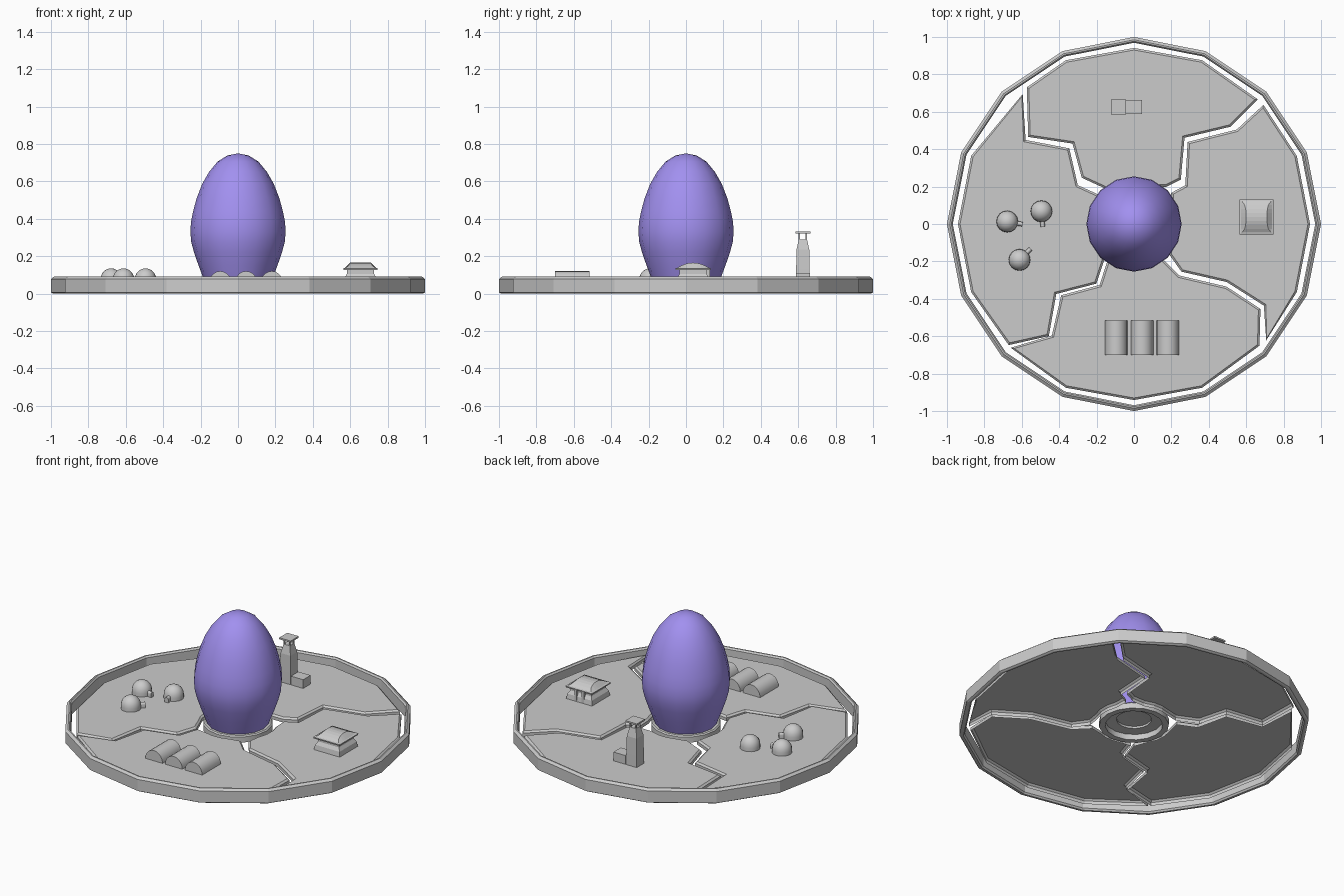
import bpy, bmesh, math
from mathutils import Vector, Matrix

if "Cube" in bpy.data.objects:
    bpy.data.objects.remove(bpy.data.objects["Cube"])

DECK = 0.055  # height of the four plates


def finish(name, bm, loc=(0, 0, 0), rot=0, smooth=None, recalc=True):
    bmesh.ops.remove_doubles(bm, verts=bm.verts, dist=1e-5)
    if recalc:
        bmesh.ops.recalc_face_normals(bm, faces=bm.faces)
    me = bpy.data.meshes.new(name)
    bm.to_mesh(me)
    bm.free()
    ob = bpy.data.objects.new(name, me)
    bpy.context.collection.objects.link(ob)
    ob.location, ob.rotation_euler = loc, (0, 0, rot)
    if smooth:
        bpy.context.view_layer.objects.active = ob
        ob.select_set(True)
        bpy.ops.object.shade_smooth_by_angle(angle=math.radians(smooth))
        ob.select_set(False)
    return ob


def skin(bm, rows, closed=True):
    """Bridge rows of points with faces; returns the vertex rows."""
    vs = [[bm.verts.new(p) for p in r] for r in rows]
    n = len(vs[0])
    for a, b in zip(vs, vs[1:]):
        for i in range(n if closed else n - 1):
            j = (i + 1) % n
            bm.faces.new((a[i], a[j], b[j], b[i]))
    return vs


def lathe(name, prof, seg=16, smooth=None, loop=False, **kw):
    bm = bmesh.new()
    if loop:
        prof = prof + prof[:1]
    skin(bm, [[(r * math.cos(2 * math.pi * i / seg), r * math.sin(2 * math.pi * i / seg), z)
               for i in range(seg)] for r, z in prof])
    bmesh.ops.dissolve_degenerate(bm, edges=bm.edges, dist=1e-5)
    return finish(name, bm, smooth=smooth, **kw)


def stack(name, levels, loc, rot=0):
    """Rectangular column from (half_x, half_y, z) levels, capped."""
    bm = bmesh.new()
    vs = skin(bm, [[(-x, -y, z), (x, -y, z), (x, y, z), (-x, y, z)] for x, y, z in levels])
    bm.faces.new(vs[0])
    bm.faces.new(vs[-1])
    return finish(name, bm, loc, rot)


def arch(name, r, length, height, loc, rot=0, seg=8, wall=0.0):
    """Half-cylinder hut along y, closed at both ends."""
    bm = bmesh.new()
    pts = [(r * math.cos(math.pi * i / seg), wall + height * math.sin(math.pi * i / seg))
           for i in range(seg + 1)]
    if wall:
        pts = [(r, 0)] + pts + [(-r, 0)]
    vs = skin(bm, [[(x, y, z) for x, z in pts] for y in (-length / 2, length / 2)])
    bm.faces.new(vs[0])
    bm.faces.new(vs[1])
    return finish(name, bm, loc, rot, smooth=40)


def offset(pts, d):
    """Offset a counter-clockwise outline outward by d with mitred corners."""
    out = []
    for i, p in enumerate(pts):
        a = (p - pts[i - 1]).normalized()
        b = (pts[(i + 1) % len(pts)] - p).normalized()
        na, nb = Vector((a.y, -a.x)), Vector((b.y, -b.x))
        m = na + nb
        out.append(p + m * min(d * 2 / max(m.length_squared, 0.5), d * 2))
    return out


# outer rim
lathe("outer_rim", [(1, 0.006), (1, 0.078), (0.985, 0.09), (0.977, 0.09), (0.969, 0.08),
                    (0.969, 0.01), (0.977, 0), (0.99, 0)], loop=True)

# egg and the socket it stands in
egg = lathe("egg", [(0.175, 0.055), (0.19, 0.095), (0.211, 0.15), (0.235, 0.22), (0.25, 0.275),
                    (0.255, 0.33), (0.251, 0.385), (0.24, 0.44), (0.221, 0.51), (0.192, 0.585),
                    (0.155, 0.65), (0.11, 0.705), (0.058, 0.738), (0, 0.75)], smooth=60)
mat = bpy.data.materials.new("violet")
mat.diffuse_color = (0.36, 0.28, 0.87, 1)
mat.use_nodes = True
mat.node_tree.nodes["Principled BSDF"].inputs["Base Color"].default_value = mat.diffuse_color
egg.data.materials.append(mat)
lathe("egg_socket", [(0, 0.08), (0.1, 0.08), (0.1, 0.058), (0.165, 0.055), (0.165, 0.02),
                     (0.2, 0.02), (0.2, 0.055), (0.193, 0.062), (0.16, 0.062), (0, 0.085)],
      smooth=30)

# ground plates: zigzag edges, each listed counter-clockwise from the hub out and back
plates = {
    "plate_back": [(0.17, 0.21), (0.24, 0.245), (0.26, 0.47), (0.51, 0.53), (0.645, 0.665),
                   (0.36, 0.865), (0, 0.93), (-0.36, 0.865), (-0.562, 0.725), (-0.555, 0.475),
                   (-0.32, 0.44), (-0.27, 0.255), (-0.15, 0.2)],
    "plate_left": [(-0.2, 0.15), (-0.31, 0.2), (-0.355, 0.395), (-0.59, 0.44), (-0.6, 0.68),
                   (-0.86, 0.36), (-0.93, 0), (-0.86, -0.36), (-0.665, -0.635), (-0.465, -0.59),
                   (-0.425, -0.365), (-0.21, -0.31), (-0.17, -0.19)],
    "plate_front": [(-0.135, -0.21), (-0.175, -0.335), (-0.38, -0.39), (-0.43, -0.605),
                    (-0.64, -0.665), (-0.36, -0.865), (0, -0.93), (0.36, -0.865), (0.66, -0.645),
                    (0.665, -0.46), (0.49, -0.345), (0.235, -0.285), (0.15, -0.2)],
    "plate_right": [(0.2, -0.16), (0.26, -0.245), (0.5, -0.3), (0.705, -0.43), (0.71, -0.61),
                    (0.86, -0.36), (0.93, 0), (0.86, 0.36), (0.69, 0.62), (0.555, 0.495),
                    (0.297, 0.43), (0.285, 0.2), (0.21, 0.16)],
}
for name, outline in plates.items():
    a0 = math.atan2(outline[-1][1], outline[-1][0])
    a1 = math.atan2(outline[0][1], outline[0][0])
    da = (a1 - a0 + math.pi) % (2 * math.pi) - math.pi
    arc = [(0.23 * math.cos(a0 + da * k / 5), 0.23 * math.sin(a0 + da * k / 5))
           for k in range(1, 5)]
    pts = [Vector(p) for p in outline + arc]
    area = sum(p.cross(pts[(i + 1) % len(pts)]) for i, p in enumerate(pts))
    if area < 0:
        pts.reverse()
    wide = offset(pts, 0.011)
    bm = bmesh.new()
    vs = skin(bm, [[(p.x, p.y, z) for p in ring]
                   for ring, z in ((wide, 0.025), (wide, DECK - 0.01), (pts, DECK))])
    bm.faces.new(vs[-1])
    finish(name, bm, recalc=False)

# barrel huts on the front plate
for i, x in enumerate((-0.095, 0.043, 0.181)):
    arch(f"barrel_hut_{i + 1}", 0.06, 0.185, 0.065, (x, -0.608, DECK), seg=10)

# domes with little tunnel doors on the left plate
for i, (x, y, ang) in enumerate(((-0.678, 0.013, -10), (-0.495, 0.068, -85), (-0.612, -0.192, 45))):
    prof = [(0.058, 0), (0.058, 0.02)] + [
        (0.058 * math.cos(math.radians(t)), 0.02 + 0.06 * math.sin(math.radians(t)))
        for t in (18, 36, 54, 72)] + [(0, 0.08)]
    lathe(f"dome_{i + 1}", prof, smooth=50, loc=(x, y, DECK))
    a = math.radians(ang)
    arch(f"dome_door_{i + 1}", 0.012, 0.04, 0.012,
         (x + 0.063 * math.cos(a), y + 0.063 * math.sin(a), DECK),
         a - math.pi / 2, seg=6, wall=0.02)

# flared house with a curved hip roof on the right plate
hx, hy = 0.655, 0.038
stack("house_walls", [(0.09, 0.09, DECK), (0.085, 0.085, 0.085), (0.073, 0.073, 0.105),
                      (0.073, 0.073, 0.13)], (hx, hy, 0))
stack("house_eaves", [(0.09, 0.092, 0.126), (0.092, 0.094, 0.135), (0.082, 0.088, 0.138)],
      (hx, hy, 0))
bm = bmesh.new()
rows = []
for k in range(9):
    t = -1 + k / 4
    h = 1 - t * t
    top = 0.08 - 0.025 * math.sqrt(h)
    y, z = 0.086 * t, 0.137 + 0.028 * h
    rows.append([(-0.085, y, 0.136), (-top, y, z), (top, y, z), (0.085, y, 0.136)])
skin(bm, rows, closed=False)
finish("house_roof", bm, (hx, hy, 0))
for s in (-1, 1):
    stack(f"house_post_{'left' if s < 0 else 'right'}",
          [(0.008, 0.008, DECK), (0.008, 0.008, 0.13)], (hx + 0.025 * s, hy + 0.082, 0))

# watch tower with annex on the back plate
tx, ty = -0.083, 0.625
stack("tower_body", [(0.037, 0.037, DECK), (0.036, 0.036, 0.13), (0.034, 0.034, 0.235),
                     (0.022, 0.022, 0.29)], (tx, ty, 0))
for sx in (-1, 1):
    for sy in (-1, 1):
        stack("tower_post", [(0.004, 0.004, 0.285), (0.004, 0.004, 0.325)],
              (tx + 0.019 * sx, ty + 0.019 * sy, 0))
stack("tower_roof", [(0.04, 0.04, 0.322), (0.04, 0.04, 0.332)], (tx, ty, 0))
stack("tower_annex", [(0.042, 0.037, DECK), (0.042, 0.037, 0.11)], (0, ty, 0))
